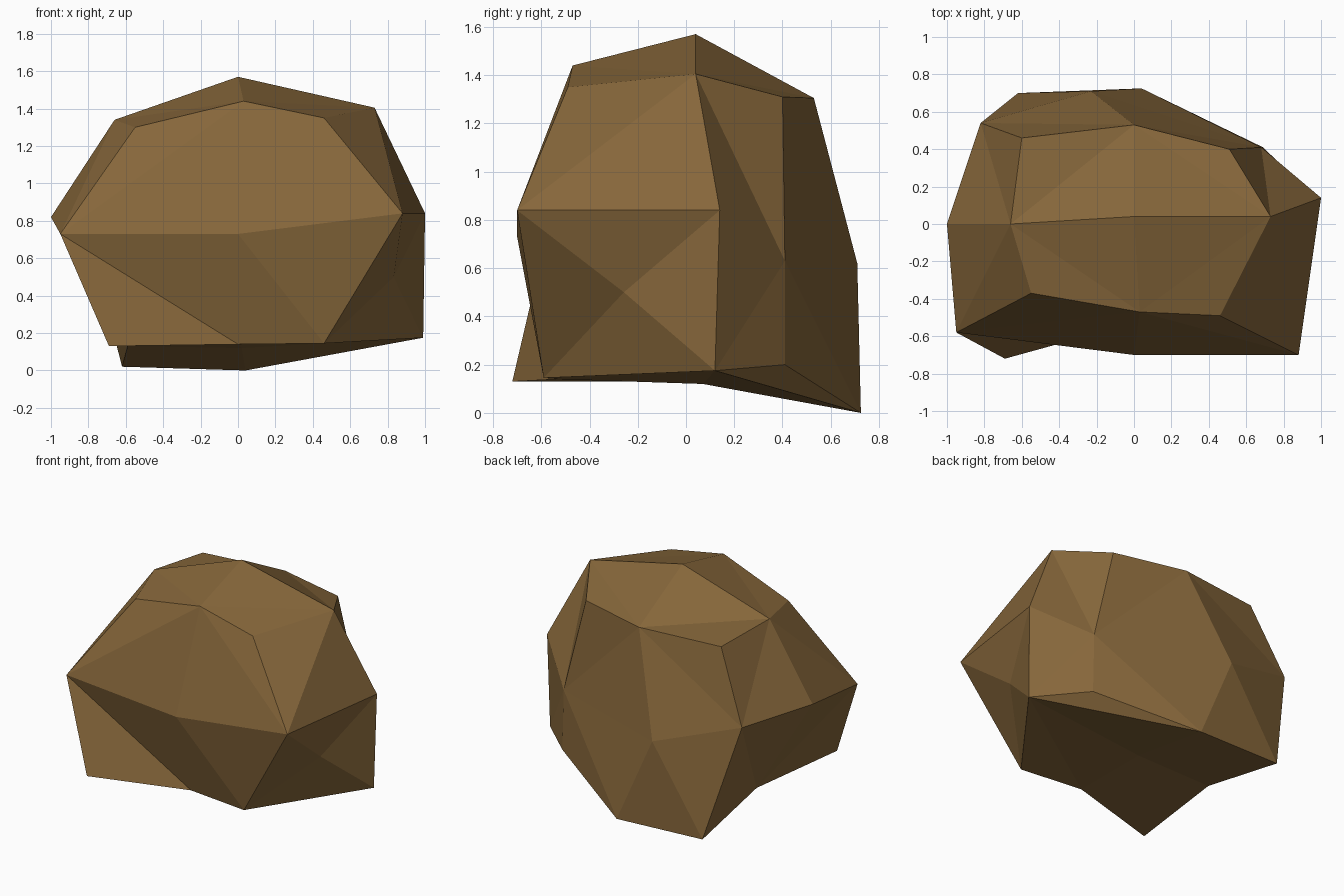
import bpy, bmesh
from mathutils import Vector

if "Cube" in bpy.data.objects:
    bpy.data.objects.remove(bpy.data.objects["Cube"])

# Boulder: a cube cut 2 x 2 per side, its lattice points pushed into a rock.
# layers bottom / middle / top, rows front to back, points left to right
LATTICE = [
    [[(-.69, -.72, .13), (0, -.53, .14), (.46, -.59, .145)],
     [(-.59, .045, .13), (.02, .07, .12), (.99, .12, .175)],
     [(-.62, .70, .02), (.04, .725, 0), (.69, .41, .2)]],
    [[(-.95, -.58, .73), (0, -.70, .73), (.88, -.70, .84)],
     [(-1, 0, .82), None, (1, .14, .84)],
     [(-.82, .54, .81), (-.23, .71, .62), (.68, .41, .63)]],
    [[(-.55, -.37, 1.30), (.03, -.47, 1.44), (.46, -.49, 1.35)],
     [(-.66, 0, 1.34), (0, .04, 1.57), (.73, .04, 1.405)],
     [(-.60, .46, 1.30), (0, .53, 1.305), (.51, .40, 1.31)]],
]
# cells (axis, side, u, v) split from side centre to corner, or into four
CORNER_SPLIT = {(1, 0, 1, 0), (1, 2, 0, 0)}
FOUR_SPLIT = {(0, 2, 0, 0)}

bm = bmesh.new()
verts = {}
for k in range(3):
    for j in range(3):
        for i in range(3):
            if LATTICE[k][j][i]:
                verts[i, j, k] = bm.verts.new(LATTICE[k][j][i])


def at(axis, side, u, v):
    p = [u, v]
    p.insert(axis, side)
    return verts[tuple(p)]


for axis in range(3):
    for side in (0, 2):
        for u in (0, 1):
            for v in (0, 1):
                # ring starts at the side centre, and ends up at the outer corner
                ou, ov = 2 * u, 2 * v
                a, b, c, d = [at(axis, side, *q) for q in
                              ((1, 1), (ou, 1), (ou, ov), (1, ov))]
                cell = (axis, side, u, v)
                if cell in FOUR_SPLIT:
                    m = bm.verts.new(sum((w.co for w in (a, b, c, d)), Vector()) / 4)
                    tris = [(a, b, m), (b, c, m), (c, d, m), (d, a, m)]
                elif cell in CORNER_SPLIT:
                    tris = [(a, b, c), (a, c, d)]
                else:
                    tris = [(a, b, d), (b, c, d)]
                for t in tris:
                    bm.faces.new(t)

bmesh.ops.recalc_face_normals(bm, faces=bm.faces[:])
mesh = bpy.data.meshes.new("boulder")
bm.to_mesh(mesh)
bm.free()

brown = bpy.data.materials.new("earth brown")
brown.diffuse_color = (.24, .135, .043, 1)
brown.use_nodes = True
brown.node_tree.nodes["Principled BSDF"].inputs["Base Color"].default_value = brown.diffuse_color
mesh.materials.append(brown)
boulder = bpy.data.objects.new("boulder", mesh)
bpy.context.collection.objects.link(boulder)
